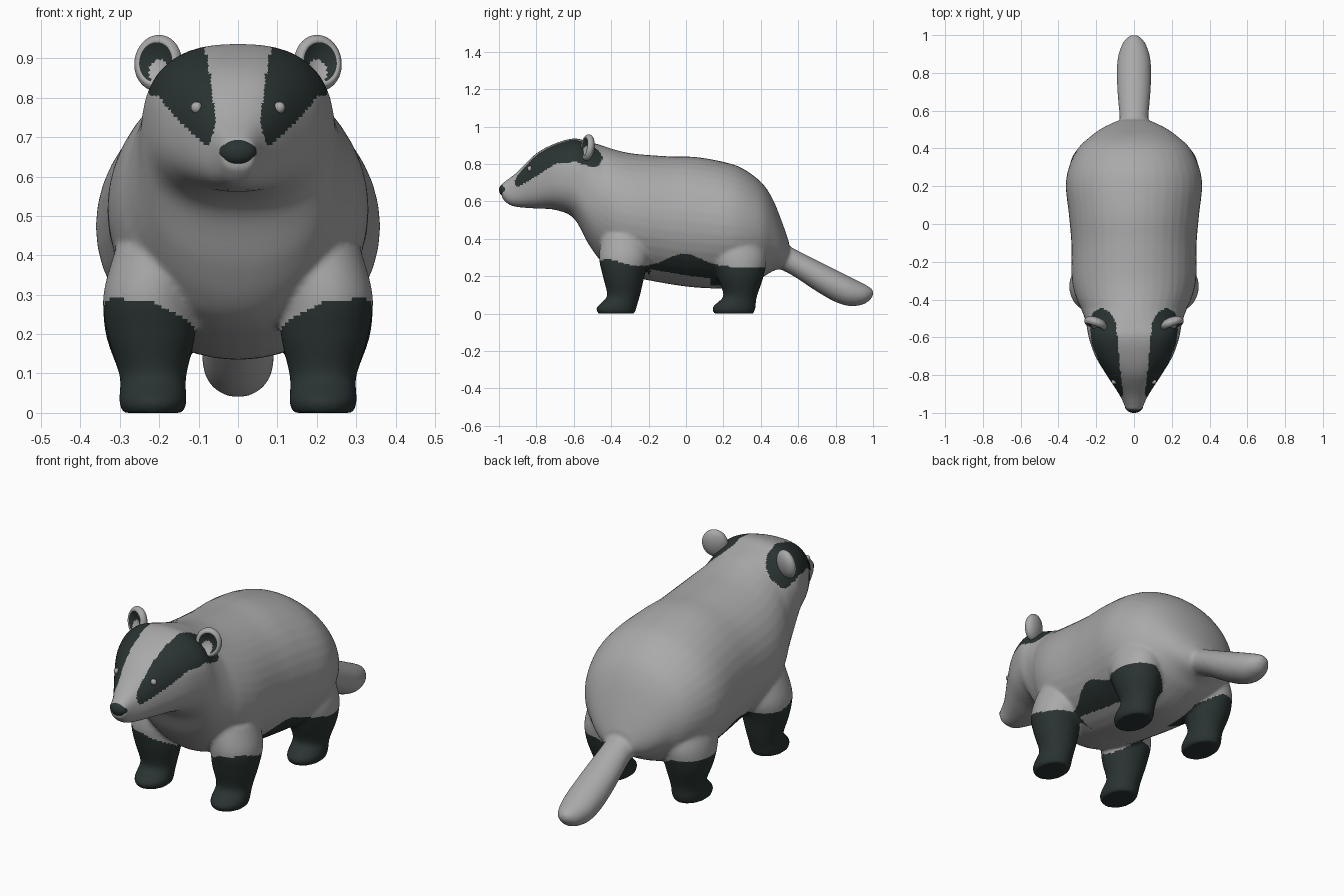
import bpy, bmesh, math
from mathutils import Vector, Matrix
from mathutils.bvhtree import BVHTree

cube = bpy.data.objects.get("Cube")
if cube:
    bpy.data.objects.remove(cube)


def material(name, rgb):
    m = bpy.data.materials.new(name)
    m.use_nodes = True
    m.diffuse_color = (*rgb, 1)
    bsdf = m.node_tree.nodes["Principled BSDF"]
    bsdf.inputs["Base Color"].default_value = (*rgb, 1)
    bsdf.inputs["Roughness"].default_value = 0.8
    return m


GREY = material("grey fur", (0.40, 0.40, 0.40))
DARK = material("dark fur", (0.023, 0.034, 0.032))


def add_object(name, mesh, mats):
    ob = bpy.data.objects.new(name, mesh)
    bpy.context.collection.objects.link(ob)
    for m in mats:
        mesh.materials.append(m)
    mesh.polygons.foreach_set("use_smooth", [True] * len(mesh.polygons))
    return ob


def curve_through(points, steps=6):
    """Smooth curve through tuples of numbers."""
    out = []
    for i in range(len(points) - 1):
        a, b = points[max(i - 1, 0)], points[i]
        c, d = points[i + 1], points[min(i + 2, len(points) - 1)]
        for k in range(steps):
            t = k / steps
            out.append([0.5 * (2 * q + (r - p) * t + (2 * p - 5 * q + 4 * r - s) * t * t
                               + (3 * q - p - 3 * r + s) * t ** 3)
                        for p, q, r, s in zip(a, b, c, d)])
    return out + [list(points[-1])]


def loft(bm, sections, place, sides=40):
    """Sections are (position, low, high, centre x, half width)."""
    rings = []
    for s, lo, hi, cx, hw in curve_through(sections):
        p = 2 + 0.5 * min(1, max(0, (-0.45 - s) / 0.12))  # squarer head
        ring = []
        for k in range(sides):
            a = 2 * math.pi * k / sides
            u, v = math.cos(a), math.sin(a)
            u, v = (math.copysign(abs(w) ** (2 / p), w) for w in (u, v))
            ring.append(bm.verts.new(place(s, cx + hw * u, (lo + hi) / 2 + (hi - lo) / 2 * v)))
        rings.append(ring)
    for r0, r1 in zip(rings, rings[1:]):
        for k in range(sides):
            j = (k + 1) % sides
            bm.faces.new((r0[k], r0[j], r1[j], r1[k]))
    bm.faces.new(rings[0])
    bm.faces.new(rings[-1])


def lengthwise(s, x, v):
    return (x, s, v)


def interp(y, points):
    for (y0, v0), (y1, v1) in zip(points, points[1:]):
        if y <= y1:
            return v0 + (v1 - v0) * max(0, (y - y0) / (y1 - y0))
    return points[-1][1]


# Trunk and head in one run from snout to rump: y, bottom, top, half width
trunk = [(-.985, .62, .695, .042), (-.95, .585, .72, .055), (-.9, .57, .76, .08),
         (-.8, .562, .857, .145), (-.7, .555, .91, .205), (-.6, .51, .937, .24),
         (-.52, .37, .92, .255), (-.45, .275, .90, .28), (-.38, .225, .877, .31),
         (-.28, .195, .856, .33), (-.1, .16, .842, .332), (.05, .14, .838, .345),
         (.2, .135, .812, .361), (.3, .15, .778, .345), (.4, .19, .705, .297),
         (.46, .225, .62, .235), (.51, .245, .5, .165), (.55, .27, .385, .08)]
tail = [(.42, .27, .43, .08), (.55, .215, .362, .076), (.7, .118, .285, .088),
        (.8, .062, .235, .091), (.88, .04, .195, .086), (.95, .05, .16, .064),
        (.985, .075, .14, .038), (1.0, .095, .125, .018)]
# Legs: height, front, back, centre x, half width
front_leg = [(0, -.47, -.275, .216, .078), (.03, -.48, -.265, .216, .086),
             (.06, -.452, -.257, .216, .084), (.1, -.422, -.245, .216, .086),
             (.2, -.445, -.222, .22, .112), (.3, -.465, -.195, .225, .117),
             (.42, -.45, -.2, .2, .11)]
back_leg = [(0, .15, .36, .216, .078), (.03, .14, .372, .216, .086),
            (.06, .168, .374, .216, .084), (.1, .2, .382, .216, .086),
            (.2, .165, .415, .222, .114), (.3, .13, .43, .222, .118),
            (.42, .13, .4, .2, .11)]

bm = bmesh.new()
for run in (trunk, tail):
    loft(bm, [(y, lo, hi, 0, hw) for y, lo, hi, hw in run], lengthwise)
for side in (1, -1):
    for leg in (front_leg, back_leg):
        loft(bm, [(z, lo, hi, side * cx, hw) for z, lo, hi, cx, hw in leg],
             lambda s, x, v: (x, v, s))
bmesh.ops.recalc_face_normals(bm, faces=bm.faces)
rough = bpy.data.meshes.new("rough_body")
bm.to_mesh(rough)
bm.free()

# Fuse the parts into one soft skin
helper = add_object("rough_body", rough, [])
fuse = helper.modifiers.new("fuse", "REMESH")
fuse.mode = "VOXEL"
fuse.voxel_size = 0.009
soften = helper.modifiers.new("soften", "SMOOTH")
soften.factor = 0.5
soften.iterations = 10
graph = bpy.context.evaluated_depsgraph_get()
skin = bpy.data.meshes.new_from_object(helper.evaluated_get(graph))
bpy.data.objects.remove(helper)
skin.materials.clear()
body = add_object("body", skin, [GREY, DARK])


def is_stocking(x, y, z):
    if not -0.49 < y < 0.46:
        return False
    top = (0.25 + 0.07 * math.exp(-((y + 0.01) / 0.13) ** 2)
           + 0.04 * math.exp(-((y + 0.42) / 0.1) ** 2))
    inner = 0.19 if -0.19 < y < 0.13 else 0.1
    return x > inner and z < top - 0.6 * max(0, 0.22 - x)


def is_face_stripe(x, y, z):
    if not -0.915 < y < -0.445:
        return False
    inner = interp(y, [(-.92, .064), (-.9, .058), (-.8, .07), (-.6, .087),
                       (-.52, .095), (-.47, .125), (-.445, .17)])
    lower = interp(y, [(-.915, .69), (-.9, .675), (-.81, .73), (-.7, .80),
                       (-.59, .812), (-.51, .785), (-.47, .785), (-.445, .83)])
    return x > inner and z > lower


for f in skin.polygons:
    x, y, z = f.center
    f.material_index = int(is_stocking(abs(x), y, z) or is_face_stripe(abs(x), y, z))


def ball(name, centre, radii, mats, rotation=None, segments=32):
    b = bmesh.new()
    bmesh.ops.create_uvsphere(b, u_segments=segments, v_segments=segments // 2, radius=1)
    me = bpy.data.meshes.new(name)
    b.to_mesh(me)
    b.free()
    me.transform(Matrix.Rotation(math.pi / 2, 4, "X"))
    ob = add_object(name, me, mats)
    return ob, Matrix.Translation(centre) @ (rotation or Matrix()) @ Matrix.Diagonal((*radii, 1))


# Nose
nose, place = ball("nose", (0, -.964, .662), (.048, .036, .036), [DARK])
nose.data.transform(place)

tree = BVHTree.FromPolygons([v.co for v in skin.vertices], [p.vertices for p in skin.polygons])
for side, word in ((1, "left"), (-1, "right")):
    # Eye set on the surface of the stripe
    hit = tree.ray_cast(Vector((side * .105, -2, .775)), Vector((0, 1, 0)))[0]
    eye, place = ball(word + "_eye", hit, (.015, .013, .015), [GREY], segments=16)
    eye.data.transform(place)
    # Ear: rounded cup with a dark hollow and a pale middle
    turn = Matrix.Rotation(side * math.radians(20), 4, "Z") @ Matrix.Rotation(math.radians(-8), 4, "X")
    ear, place = ball(word + "_ear", (side * .203, -.527, .888), (.063, .034, .072), [GREY, DARK], turn, 48)
    for f in ear.data.polygons:
        x, y, z = f.center
        pale = math.hypot(x + side * .1, z + .3) < 0.42
        f.material_index = int(y < 0 and math.hypot(x, z) < 0.72 and not pale)
    for v in ear.data.vertices:
        r = math.hypot(v.co.x, v.co.z)
        if v.co.y < 0 and r < 0.8:
            v.co.y += 0.9 * (1 - (r / 0.8) ** 2)
    ear.data.transform(place)
